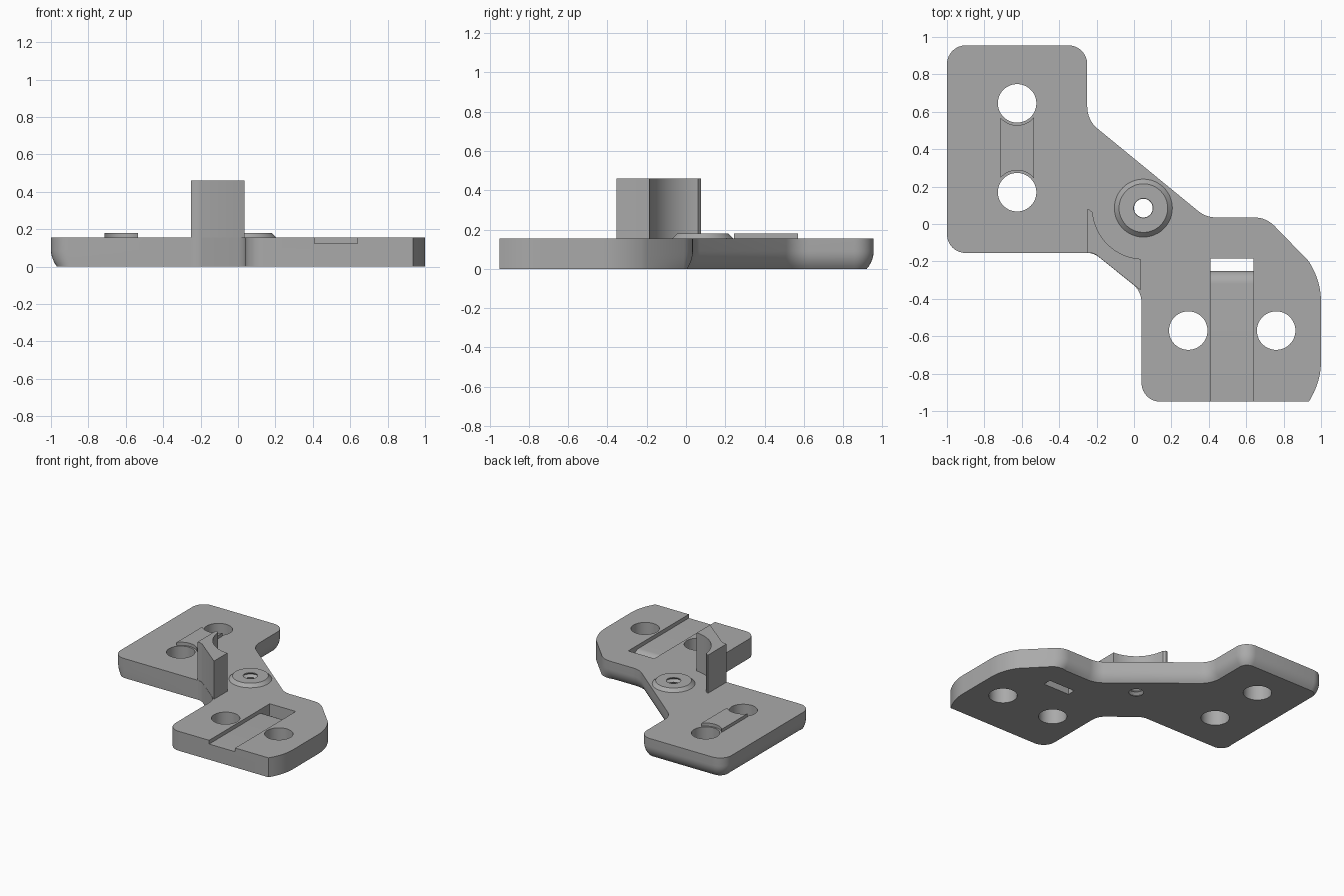
import bpy, bmesh, math
from mathutils import Vector

if "Cube" in bpy.data.objects:
    bpy.data.objects.remove(bpy.data.objects["Cube"], do_unlink=True)

GREY = (0.4, 0.4, 0.4, 1)
grey = bpy.data.materials.new("plain grey")
grey.use_nodes = True
grey.diffuse_color = GREY
grey.node_tree.nodes["Principled BSDF"].inputs["Base Color"].default_value = GREY

TOP = 0.155
BOSS = Vector((0.05, 0.085))


def loft(name, rings, closed=False):
    """Skin equal-length rings of points, capping the ends unless closed."""
    bm = bmesh.new()
    loops = [[bm.verts.new(p) for p in ring] for ring in rings]
    n = len(loops[0])
    pairs = list(zip(loops, loops[1:])) + ([(loops[-1], loops[0])] if closed else [])
    for a, b in pairs:
        for i in range(n):
            j = (i + 1) % n
            bm.faces.new((a[i], a[j], b[j], b[i]))
    if not closed:
        bm.faces.new(loops[0])
        bm.faces.new(loops[-1])
    bmesh.ops.recalc_face_normals(bm, faces=bm.faces)
    mesh = bpy.data.meshes.new(name)
    bm.to_mesh(mesh)
    bm.free()
    mesh.materials.append(grey)
    obj = bpy.data.objects.new(name, mesh)
    bpy.context.collection.objects.link(obj)
    return obj


def prism(name, outline, z0, z1):
    return loft(name, [[(x, y, z) for x, y in outline] for z in (z0, z1)])


def turned(name, centre, profile, steps=48):
    """Stack of circles from (radius, z) pairs."""
    angles = [math.tau * i / steps for i in range(steps)]
    return loft(name, [[(centre[0] + r * math.cos(a), centre[1] + r * math.sin(a), z)
                        for a in angles] for r, z in profile])


def fillet(corners, steps=8):
    """Round every (x, y, radius, bottom rounding) corner with a true arc."""
    out = []
    for i, (x, y, r, soft) in enumerate(corners):
        p = Vector((x, y))
        a = (Vector(corners[i - 1][:2]) - p).normalized()
        b = (Vector(corners[(i + 1) % len(corners)][:2]) - p).normalized()
        if r == 0:
            out.append((p, soft))
            continue
        half = a.angle(b) / 2
        c = p + (a + b).normalized() * r / math.sin(half)
        u = p + a * r / math.tan(half) - c
        v = p + b * r / math.tan(half) - c
        total = u.angle(v)
        for k in range(steps + 1):
            t = k / steps
            d = (u * math.sin((1 - t) * total) + v * math.sin(t * total)) / math.sin(total)
            out.append((c + d, soft if isinstance(soft, int) else soft[0] + (soft[1] - soft[0]) * t))
    return out


def cut(obj, *cutters):
    bpy.context.view_layer.objects.active = obj
    for c in cutters:
        c.hide_render = True
        mod = obj.modifiers.new("cut", "BOOLEAN")
        mod.operation = "DIFFERENCE"
        mod.solver = "EXACT"
        mod.object = c
        bpy.ops.object.modifier_apply(modifier=mod.name)
    for c in cutters:
        bpy.data.objects.remove(c, do_unlink=True)


# Two-armed base plate, bottom edge rounded along the back and the -x side
corners = [
    (-1, -0.155, 0.1, (1, 0)), (-0.215, -0.155, 0.1, 0), (0.04, -0.36, 0.12, 0),
    (0.04, -0.95, 0.1, 0), (0.935, -0.95, 0, 0), (1, -0.835, 0.39, 0),
    (1, -0.315, 0.39, 0), (0.935, -0.2, 0, 0), (0.707, 0.035, 0.15, (0, 1)),
    (0.385, 0.035, 0.15, 1), (-0.25, 0.555, 0.15, 1), (-0.25, 0.955, 0.1, 1),
    (-1, 0.955, 0.1, 1),
]
outline = fillet(corners)
R, H = 0.133, 0.09
rings = []
for z in [H * k / 6 for k in range(7)] + [TOP]:
    inset = R - math.sqrt(R * R - max(H - z, 0) ** 2)
    ring = []
    for i, (p, soft) in enumerate(outline):
        d = (outline[(i + 1) % len(outline)][0] - outline[i - 1][0]).normalized()
        q = p + Vector((-d.y, d.x)) * inset * soft
        ring.append((q.x, q.y, z))
    rings.append(ring)
base_plate = loft("base_plate", rings)

# Boss around the threaded hole
boss = turned("boss", BOSS, [(0.155, TOP - 0.01), (0.155, TOP), (0.13, 0.18)])


def thread_cutter():
    pitch = 0.036
    ridges = [(0.05 if k % 2 else 0.07, -0.02 + k * pitch / 2) for k in range(13)]
    return turned("thread_cutter", BOSS, ridges)


cut(boss, thread_cutter())

# Screw holes
LEFT_HOLES = [(-0.625, 0.645), (-0.625, 0.17)]
RIGHT_HOLES = [(0.29, -0.57), (0.76, -0.57)]
holes = [turned("hole_cutter", c, [(0.103, -0.1), (0.103, 0.3)])
         for c in LEFT_HOLES + RIGHT_HOLES]

# Shallow channel that rolls down into a through slot
roll = [(-0.32 + 0.07 * math.sin(a), 0.055 + 0.07 * math.cos(a))
        for a in [math.pi / 2 * k / 8 for k in range(9)]]
channel = [(-1.1, 0.125)] + roll + [(-0.25, -0.1), (-0.185, -0.1), (-0.185, 0.3), (-1.1, 0.3)]
channel_cutter = loft("channel_cutter", [[(x, y, z) for y, z in channel] for x in (0.41, 0.64)])
cut(base_plate, thread_cutter(), channel_cutter, *holes)

# Raised key between the two holes, with ends hollowed around them
key = prism("raised_key", [(-0.715, 0.2), (-0.535, 0.2), (-0.535, 0.61), (-0.715, 0.61)], TOP - 0.005, 0.18)
cut(key, *[turned("key_cutter", c, [(0.117, 0), (0.117, 0.3)]) for c in LEFT_HOLES])

# Upright guard with a hollow face concentric with the boss
arc = [BOSS + 0.272 * Vector((math.cos(a), math.sin(a)))
       for a in [math.radians(185 + 82 * k / 16) for k in range(17)]]
edge = [(0.036, -0.19), (0.036, -0.355), (0.015, -0.338), (-0.2, -0.166), (-0.225, -0.155), (-0.25, -0.155),
        (-0.25, 0.077), (-0.238, 0.077)]
guard = prism("upright_guard", [tuple(p) for p in arc] + edge, TOP - 0.01, 0.46)

# Smooth shading with crisp edges
for obj in (base_plate, boss, key, guard):
    bpy.ops.object.select_all(action="DESELECT")
    obj.select_set(True)
    bpy.context.view_layer.objects.active = obj
    bpy.ops.object.shade_smooth_by_angle(angle=math.radians(25))
